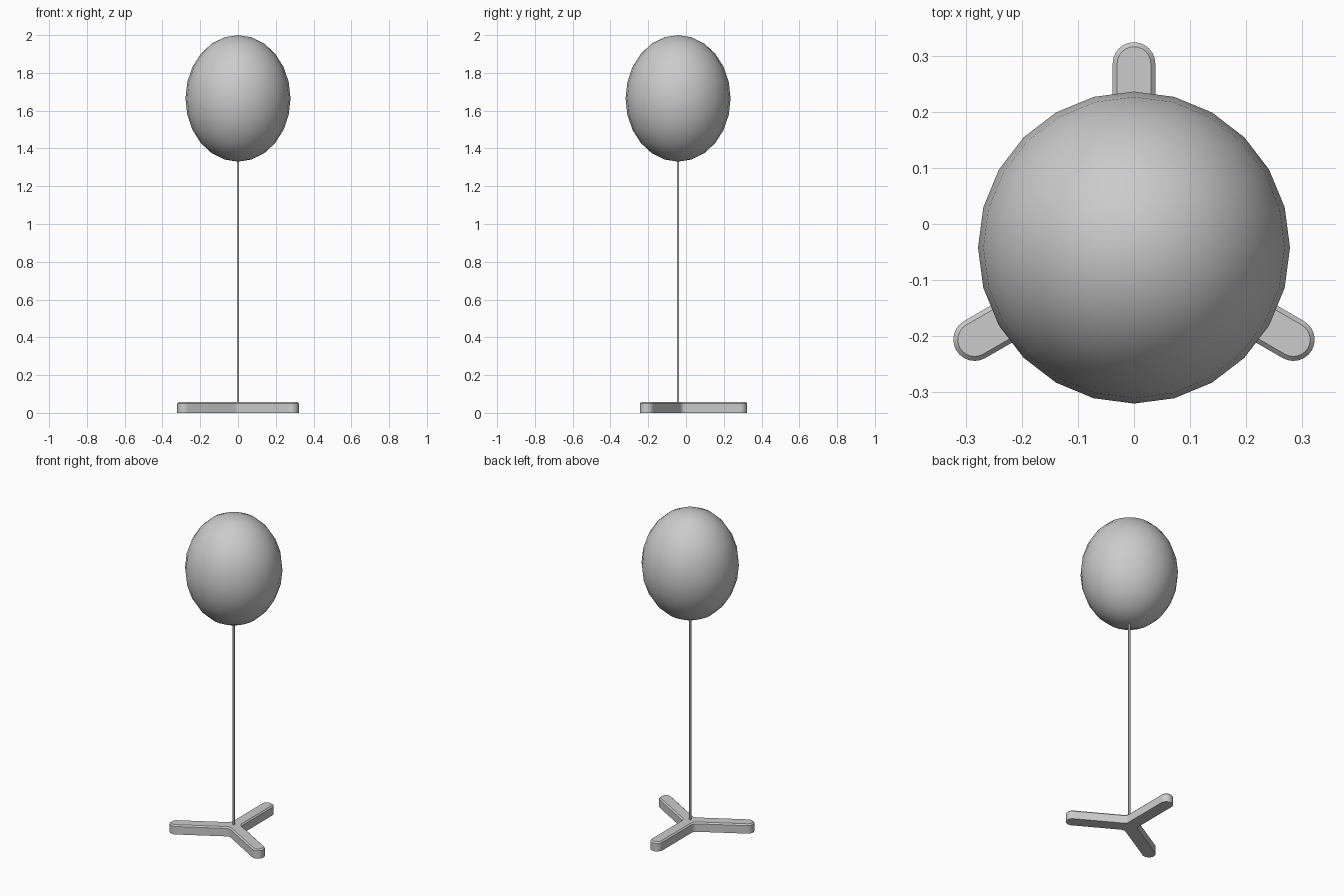
import bpy, bmesh
from math import sin, cos, radians, pi

if "Cube" in bpy.data.objects:
    bpy.data.objects.remove(bpy.data.objects["Cube"])

CY = -0.042      # shared axis of balloon, string and base
ARM = 0.328      # axis to centre of rounded arm tip


def smooth(obj, angle=30):
    bpy.ops.object.select_all(action='DESELECT')
    obj.select_set(True)
    bpy.context.view_layer.objects.active = obj
    bpy.ops.object.shade_smooth_by_angle(angle=radians(angle))


def outline(w, fillet):
    """Three-armed outline: rounded tips, filleted inner corners."""
    pts = []
    for a in (90, 210, 330):
        cx, cy = ARM * cos(radians(a)), ARM * sin(radians(a))
        for i in range(13):
            t = radians(a - 90 + i * 15)
            pts.append((cx + w * cos(t), cy + w * sin(t)))
        d = (w + fillet) / sin(pi / 3)
        cx, cy = d * cos(radians(a + 60)), d * sin(radians(a + 60))
        for i in range(5):
            t = radians(a - 90 - i * 15)
            pts.append((cx + fillet * cos(t), cy + fillet * sin(t)))
    return pts


# Base: stacked outlines with a small chamfer on top
bm = bmesh.new()
rings = []
for w, fillet, z in ((0.038, 0.03, 0.0), (0.038, 0.03, 0.05), (0.030, 0.038, 0.058)):
    rings.append([bm.verts.new((x, y + CY, z)) for x, y in outline(w, fillet)])
for low, high in zip(rings, rings[1:]):
    n = len(low)
    for i in range(n):
        j = (i + 1) % n
        bm.faces.new((low[i], low[j], high[j], high[i]))
bm.faces.new(rings[0][::-1])
bm.faces.new(rings[-1])
mesh = bpy.data.meshes.new("base")
bm.to_mesh(mesh)
bm.free()
base = bpy.data.objects.new("base", mesh)
bpy.context.collection.objects.link(base)
smooth(base)

# String
bpy.ops.mesh.primitive_cylinder_add(vertices=12, radius=0.006, depth=1.29,
                                    location=(0, CY, 0.695))
string = bpy.context.object
string.name = "string"
smooth(string)

# Balloon
bpy.ops.mesh.primitive_uv_sphere_add(segments=24, ring_count=12, radius=1,
                                     location=(0, CY, 1.665))
balloon = bpy.context.object
balloon.name = "balloon"
balloon.scale = (0.278, 0.278, 0.335)
bpy.ops.object.transform_apply(location=False, rotation=False, scale=True)
smooth(balloon, 60)
